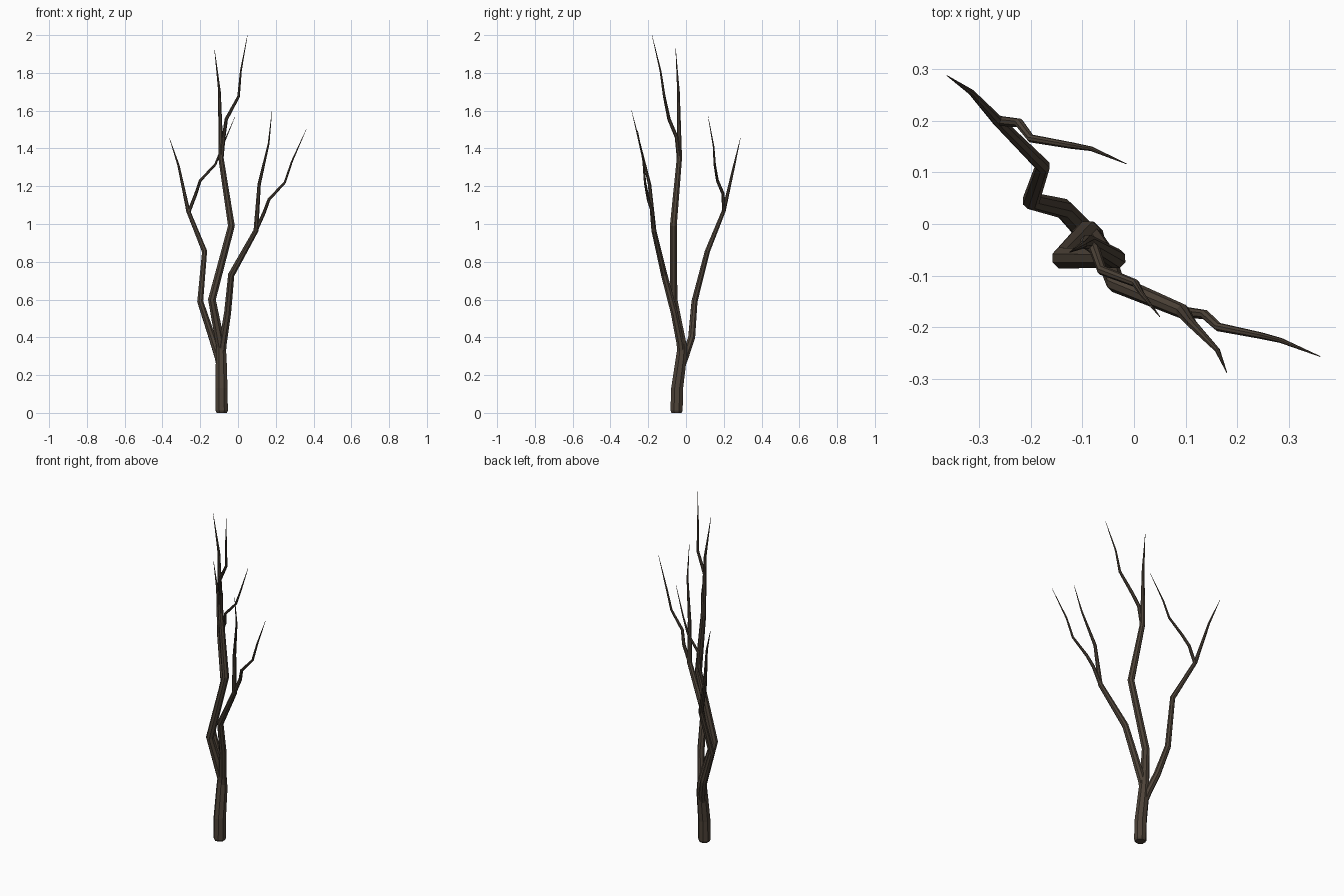
import bpy, bmesh, math
from mathutils import Vector

bark = bpy.data.materials.new("dark brown bark")
bark.diffuse_color = (0.075, 0.056, 0.04, 1)


def limb(name, path, sides=8):
    """Faceted tube along (x, y, z, radius) points; a zero radius makes a pointed tip."""
    pts = [Vector(p[:3]) for p in path]
    bm = bmesh.new()
    rings = []
    side = Vector((1, 0, 0))
    for i, p in enumerate(pts):
        before = (p - pts[i - 1]).normalized() if i else Vector()
        after = (pts[i + 1] - p).normalized() if i < len(pts) - 1 else Vector()
        axis = (before + after).normalized()
        side = (side - axis * side.dot(axis)).normalized()
        other = axis.cross(side)
        r = max(path[i][3], 0.0008)
        ring = []
        for k in range(sides):
            a = 2 * math.pi * (k + 0.5) / sides
            ring.append(bm.verts.new(p + r * (math.cos(a) * side + math.sin(a) * other)))
        rings.append(ring)
    for lo, hi in zip(rings, rings[1:]):
        for k in range(sides):
            n = (k + 1) % sides
            bm.faces.new((lo[k], lo[n], hi[n], hi[k]))
    bm.faces.new(rings[0][::-1])
    bm.faces.new(rings[-1])
    mesh = bpy.data.meshes.new(name)
    bm.to_mesh(mesh)
    bm.free()
    mesh.materials.append(bark)
    obj = bpy.data.objects.new(name, mesh)
    bpy.context.collection.objects.link(obj)
    return obj


# Trunk running on into the central branch
limb("trunk", [(-.086, -.05, 0, .029), (-.086, -.05, .012, .035), (-.087, -.047, .13, .034),
               (-.089, -.025, .29, .031), (-.09, -.02, .35, .027), (-.138, -.066, .6, .022),
               (-.035, -.067, .99, .0195), (-.09, -.035, 1.35, .015),
               (-.098, -.04, 1.7, .0075), (-.125, -.055, 1.93, 0)])
limb("upper_twig", [(-.088, -.037, 1.33, .011), (-.076, -.05, 1.46, .0105), (-.062, -.09, 1.555, .0095),
                    (.003, -.115, 1.675, .0075), (.015, -.135, 1.81, .005), (.05, -.18, 2.0, 0)])

# Left branch, leaning back
limb("left_branch", [(-.09, -.03, .23, .021), (-.105, -.004, .3, .021), (-.137, .03, .4, .0195),
                     (-.2, .045, .59, .017), (-.177, .113, .855, .0145), (-.264, .2, 1.07, .011),
                     (-.315, .255, 1.31, .006), (-.363, .288, 1.455, 0)])
limb("left_twig", [(-.26, .2, 1.065, .01), (-.223, .196, 1.16, .009), (-.2, .166, 1.23, .008),
                   (-.12, .152, 1.315, .0065), (-.083, .146, 1.41, .0045), (-.015, .117, 1.57, 0)])

# Right branch, leaning forward
limb("right_branch", [(-.088, -.022, .3, .024), (-.08, -.03, .37, .022), (-.055, -.062, .53, .02),
                      (-.036, -.115, .73, .018), (.095, -.17, .965, .014), (.112, -.193, 1.21, .0095),
                      (.162, -.245, 1.425, .005), (.18, -.288, 1.6, 0)])
limb("right_twig", [(.09, -.17, .955, .011), (.138, -.176, 1.06, .0095), (.164, -.2, 1.13, .0085),
                    (.248, -.217, 1.22, .0065), (.285, -.226, 1.33, .005), (.361, -.257, 1.5, 0)])
